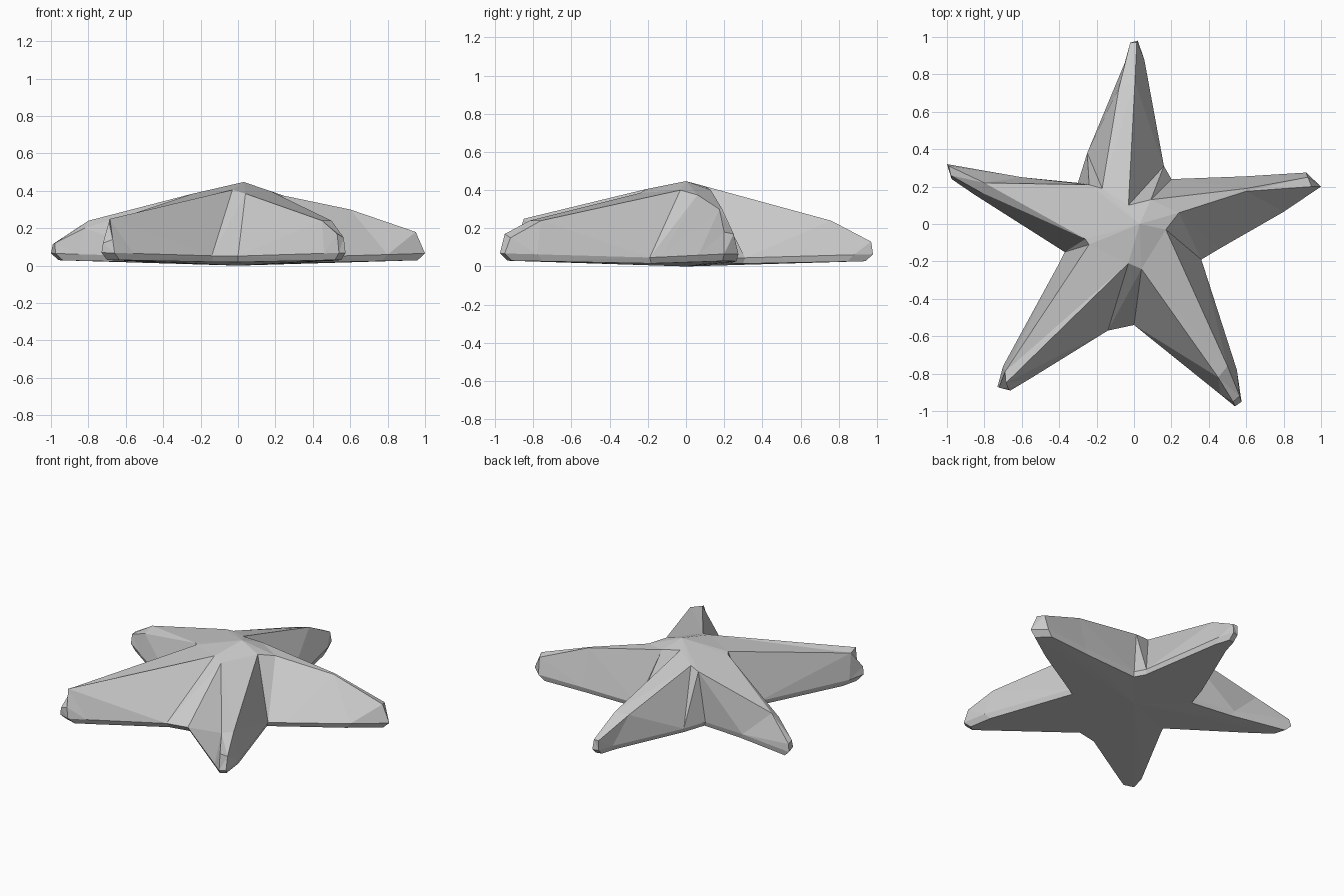
import bpy, bmesh
from mathutils import Vector

if "Cube" in bpy.data.objects:
    bpy.data.objects.remove(bpy.data.objects["Cube"])

# Valleys between arms, counter-clockwise from upper left:
# (low, low, top, top), each pair ordered counter-clockwise
VALLEYS = [
    ((-.25, .38), (-.30, .22), (-.17, .19, .385), (-.24, .21, .37)),
    ((-.37, -.15), (-.40, -.21), (-.26, -.08, .38), (-.24, -.11, .385)),
    ((-.14, -.57), (.0, -.54), (-.03, -.21, .405), (.04, -.24, .385)),
    ((.36, -.19), (.46, -.13), (.17, -.03, .40), (.24, .06, .375)),
    ((.20, .24), (.16, .31), (.09, .13, .40), (-.03, .10, .42)),
]
# Arms: shoulder section then tip section, each right low, two ridge points, left low
TOP = [((.055, .88), (.005, .76, .24), (-.08, .73, .23), (-.05, .86)),
       ((.02, .98), (.015, .97, .13), (-.02, .97, .13), (-.02, .97))]
LEFT = [((-.60, .25), (-.80, .22, .24), (-.82, .17, .20), (-.85, .155)),
        ((-1.0, .32), (-.99, .31, .115), (-.98, .26, .12), (-.975, .24))]
LOW_LEFT = [((-.70, -.76), (-.69, -.79, .235), (-.685, -.85, .25), (-.56, -.83)),
            ((-.73, -.87), (-.722, -.875, .12), (-.67, -.885, .14), (-.66, -.89))]
LOW_RIGHT = [((.46, -.91), (.45, -.82, .24), (.50, -.76, .24), (.55, -.78)),
             ((.54, -.975), (.53, -.95, .17), (.565, -.92, .15), (.575, -.95))]
RIGHT = [((.80, .065), (.60, .175, .30), (.60, .19, .30), (.60, .255)),
         ((1.0, .20), (.95, .20, .18), (.93, .25, .17), (.92, .275))]
ARMS = [TOP, LEFT, LOW_LEFT, LOW_RIGHT, RIGHT]

bm = bmesh.new()


def vert(p):
    """Add a point; flat points lie on the lower rim, which rises outwards."""
    z = p[2] if len(p) == 3 else .035 + .03 * Vector(p).length
    return bm.verts.new((p[0], p[1], z))


valleys = [[vert(p) for p in v] for v in VALLEYS]
rim, crown = [], []

# Arms: strips between sections, a cap on the tip, a wall in each valley
for i, arm in enumerate(ARMS):
    before, after = valleys[i - 1], valleys[i]
    base = [before[1], before[3], after[2], after[0]]
    sections = [base] + [[vert(p) for p in s] for s in arm]
    for a, b in zip(sections, sections[1:]):
        for k in range(3):
            bm.faces.new((a[k], b[k], b[k + 1], a[k + 1]))
    bm.faces.new(sections[-1])
    bm.faces.new((after[0], after[1], after[3], after[2]))
    rim += [s[0] for s in sections] + [s[3] for s in reversed(sections)]
    crown += [base[1], base[2]]

# Body top
peak = vert((.03, 0, .447))
for a, b in zip(crown, crown[1:] + crown[:1]):
    bm.faces.new((a, b, peak))

# Underside: chamfer from the rim, then a shallow fan
under = [vert((v.co.x * .96, v.co.y * .96, .008 + .02 * v.co.xy.length)) for v in rim]
bottom = vert((0, 0, 0))
n = len(rim)
for k in range(n):
    j = (k + 1) % n
    bm.faces.new((rim[k], under[k], under[j], rim[j]))
    bm.faces.new((under[k], bottom, under[j]))

bmesh.ops.triangulate(bm, faces=bm.faces[:])
bmesh.ops.recalc_face_normals(bm, faces=bm.faces[:])
mesh = bpy.data.meshes.new("starfish_body")
bm.to_mesh(mesh)
bm.free()
bpy.context.collection.objects.link(bpy.data.objects.new("starfish_body", mesh))
